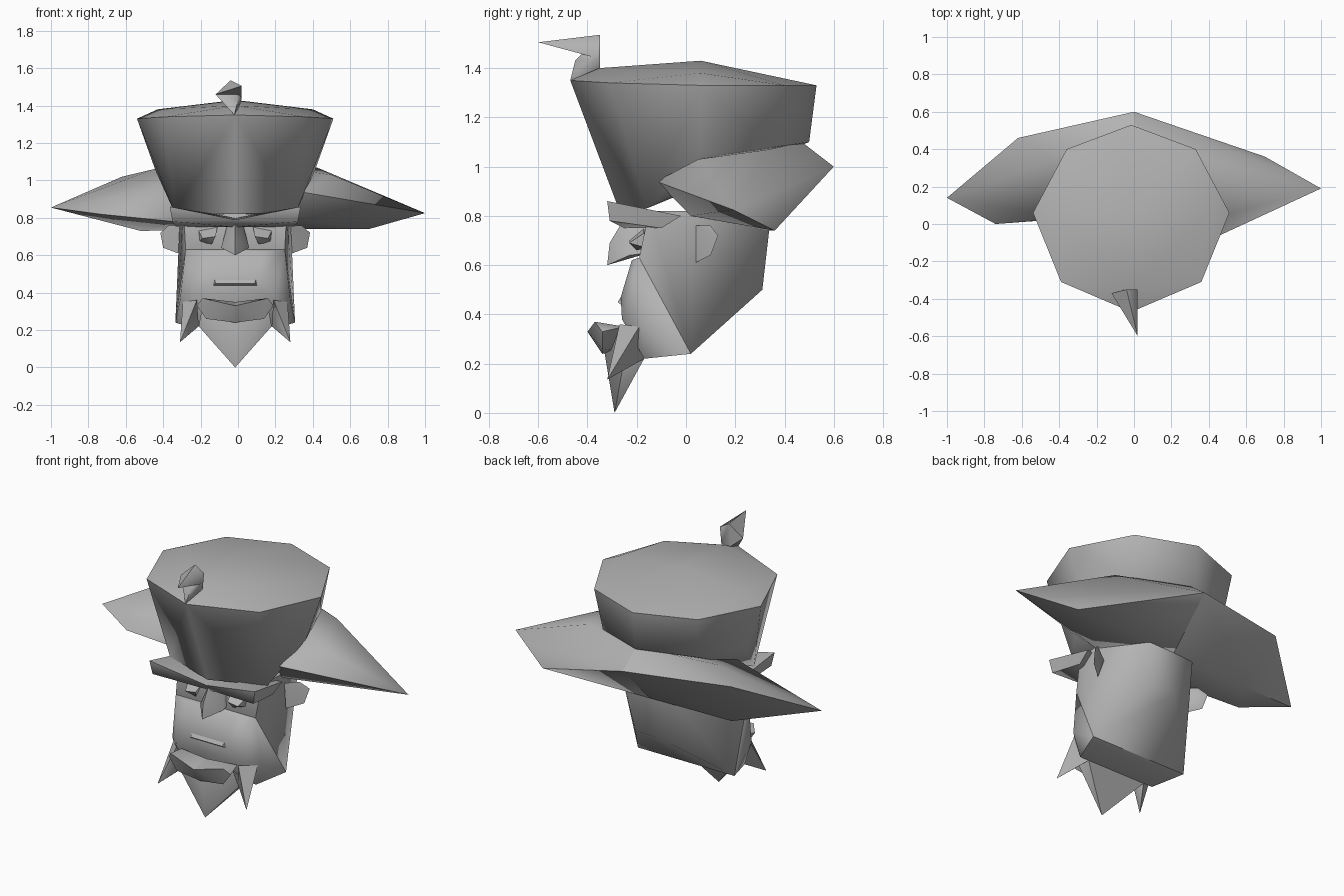
import bpy
import bmesh
import math
from mathutils import Vector

default_cube = bpy.data.objects.get("Cube")
if default_cube:
    bpy.data.objects.remove(default_cube, do_unlink=True)

# Single plain clay colour
CLAY = (0.45, 0.45, 0.45, 1.0)
clay = bpy.data.materials.new("clay_grey")
clay.use_nodes = True
clay.diffuse_color = CLAY
shader = next(node for node in clay.node_tree.nodes if node.type == "BSDF_PRINCIPLED")
shader.inputs["Base Color"].default_value = CLAY

# The head and crown sit slightly to one side of the brim's middle
MID = -0.015


def flipped(points):
    """Reflect a list of points across the middle plane of the head."""
    return [(2 * MID - x, y, z) for x, y, z in points]


def faceted_block(name, points):
    """Low-poly solid wrapped tightly around a few corner points."""
    bm = bmesh.new()
    for point in points:
        bm.verts.new(Vector(point))
    bmesh.ops.remove_doubles(bm, verts=bm.verts[:], dist=0.001)
    bmesh.ops.convex_hull(bm, input=bm.verts[:])
    loose = [vert for vert in bm.verts if not vert.link_faces]
    bmesh.ops.delete(bm, geom=loose, context="VERTS")
    bmesh.ops.recalc_face_normals(bm, faces=bm.faces[:])
    mesh = bpy.data.meshes.new(name)
    bm.to_mesh(mesh)
    bm.free()
    mesh.materials.append(clay)
    block = bpy.data.objects.new(name, mesh)
    bpy.context.collection.objects.link(block)
    bpy.ops.object.select_all(action="DESELECT")
    bpy.context.view_layer.objects.active = block
    block.select_set(True)
    bpy.ops.object.shade_smooth_by_angle(angle=math.radians(60))


def symmetric_block(name, half_points):
    """One solid spanning both sides of the model."""
    faceted_block(name, half_points + flipped(half_points))


def block_pair(name, half_points):
    """Two separate solids, one on each side."""
    faceted_block("left_" + name, half_points)
    faceted_block("right_" + name, flipped(half_points))


# Hat crown: flared octagonal rim, shallow dome, narrow base
rim = [(MID, 0.53, 1.33), (0.33, 0.4, 1.33), (0.51, 0.06, 1.33),
       (0.36, -0.31, 1.34), (MID, -0.47, 1.35)]
dome = [(MID, -0.35, 1.4), (MID, 0.06, 1.43), (0.4, 0.06, 1.38)]
base = [(MID, 0.5, 1.1), (0.3, 0.36, 1.08), (0.41, 0.06, 1.05),
        (0.33, -0.12, 0.94), (0.31, -0.16, 0.83), (MID, -0.27, 0.82)]
symmetric_block("hat_crown", rim + dome + base)

# Bent point at the front of the hat
neck = [(-0.02, -0.47, 1.35), (0.01, -0.35, 1.4), (-0.05, -0.35, 1.4)]
knuckle = [(-0.12, -0.37, 1.46), (0.02, -0.36, 1.44),
           (-0.04, -0.35, 1.535), (0.02, -0.35, 1.5)]
faceted_block("hat_point_stem", neck + knuckle + [(0, -0.45, 1.43)])
faceted_block("hat_point_horn", knuckle + [(0.02, -0.6, 1.505)])

# Brim: two uneven wings meeting at the back
brim_back = [(0, 0.6, 1.0), (0, 0.47, 1.1), (0, 0.34, 0.74)]
left_wing = [(0.33, -0.12, 0.94), (0.28, 0.02, 0.8), (0.2, 0.34, 0.75), (0.42, 0.34, 1.07),
             (0.5, 0.05, 1.03), (1.0, 0.19, 0.825), (0.7, 0.36, 0.74)]
right_wing = [(-0.36, 0.03, 0.95), (-0.34, 0.03, 0.78), (-0.2, 0.34, 0.75), (-0.45, 0.34, 1.06),
              (-0.62, 0.46, 1.02), (-1.0, 0.14, 0.855), (-0.74, 0, 0.82), (-0.52, 0.31, 0.73)]
faceted_block("left_brim", brim_back + left_wing)
faceted_block("right_brim", brim_back + right_wing)

# Head: skull set back behind the eyes, jaw pushed forward, narrow nape
cheek = [(0.25, -0.19, 0.63), (0.305, 0.02, 0.24)]
skull = cheek + [(0.26, -0.15, 0.82), (0.28, 0.03, 0.82)]
jaw = cheek + [(0.14, -0.22, 0.62), (0.1, -0.265, 0.47), (0.2, -0.26, 0.38),
               (0.28, -0.18, 0.36), (0.24, -0.17, 0.22)]
nape_low = [(0.12, 0.31, 0.5), (-0.03, 0.31, 0.5)]
nape_high = [(0.17, 0.34, 0.76), (-0.14, 0.33, 0.76)]
faceted_block("skull", skull + flipped(skull) + nape_low + nape_high)
faceted_block("jaw", jaw + flipped(jaw) + nape_low)
symmetric_block("upper_lip", [(0.09, -0.278, 0.45), (0.1, -0.25, 0.49), (0.11, -0.25, 0.43)])

# Heavy slanting brows, tapering back towards the temples
block_pair("brow", [(0.335, -0.32, 0.86), (0.32, -0.31, 0.78), (MID, -0.28, 0.79),
                    (MID, -0.25, 0.75), (0.31, -0.02, 0.8), (0.3, -0.1, 0.75),
                    (MID, -0.1, 0.8)])

# Eyes and nose
block_pair("eye", [(0.08, -0.17, 0.75), (0.18, -0.17, 0.73), (0.16, -0.23, 0.69),
                   (0.09, -0.23, 0.7), (0.11, -0.2, 0.66), (0.18, -0.16, 0.67)])
symmetric_block("nose", [(MID, -0.25, 0.79), (MID, -0.31, 0.69), (MID, -0.32, 0.6),
                         (0.06, -0.23, 0.64), (0.05, -0.15, 0.65), (0.02, -0.15, 0.79)])

# Ears: angled flaps
block_pair("ear", [(0.28, 0.04, 0.76), (0.34, 0.1, 0.76), (0.385, 0.13, 0.72),
                   (0.37, 0.1, 0.64), (0.29, 0.04, 0.61), (0.28, 0.08, 0.7)])

# Lower lip: a curled bar in two halves
block_pair("lower_lip", [(MID, -0.4, 0.33), (MID, -0.28, 0.35), (MID, -0.34, 0.24),
                         (MID, -0.27, 0.25), (0.16, -0.37, 0.37), (0.19, -0.34, 0.33),
                         (0.14, -0.34, 0.26), (0.17, -0.25, 0.35)])

# Beard: one large central spike and a small one at each side
beard_root = [(0.18, -0.17, 0.22), (0.18, -0.25, 0.22)]
symmetric_block("beard", beard_root + [(MID, -0.29, 0), (MID, -0.33, 0.24), (0.16, -0.28, 0.33)])
block_pair("beard_spike", beard_root + [(0.28, -0.32, 0.135), (0.265, -0.19, 0.35),
                                        (0.19, -0.27, 0.36)])
